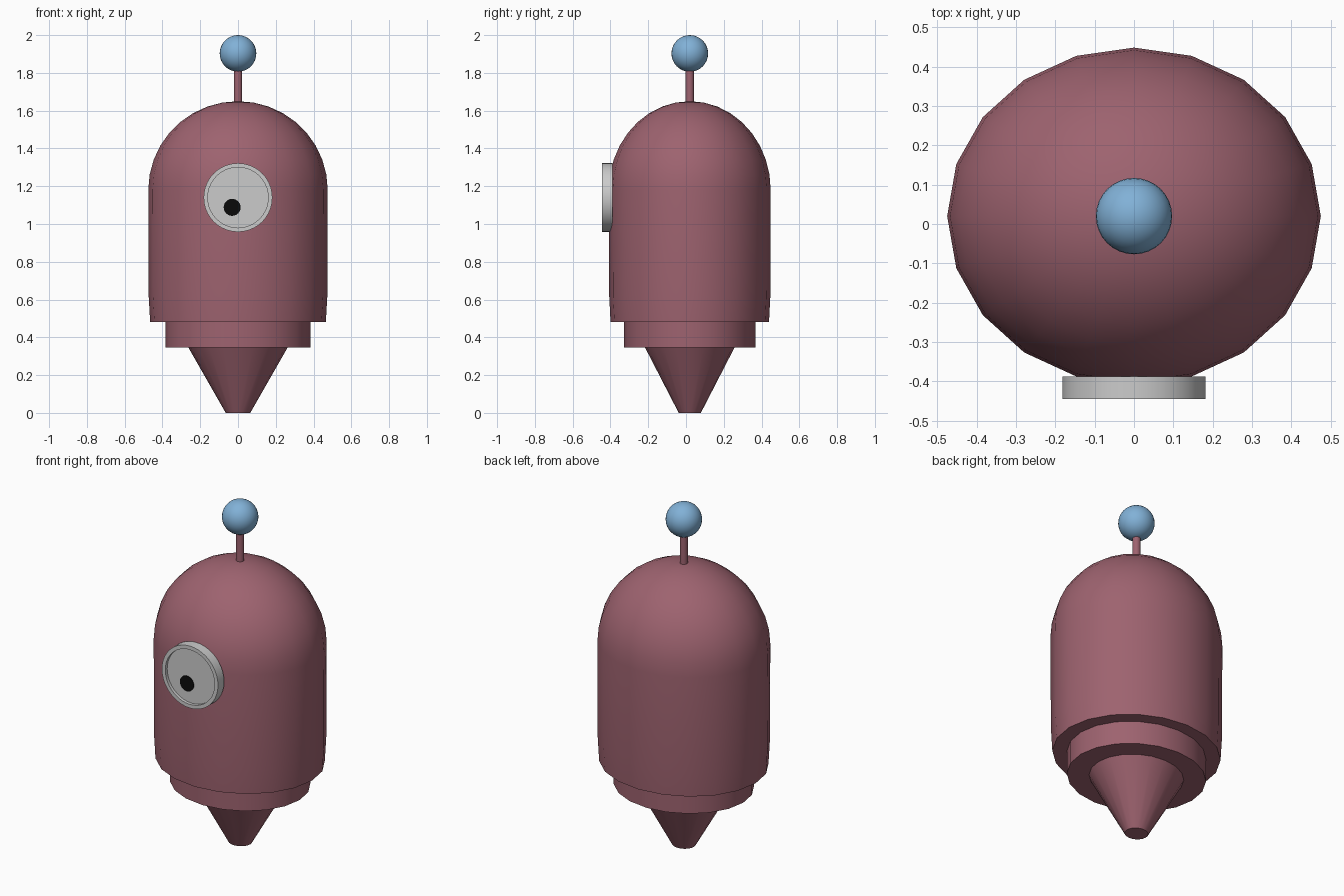
import bpy, bmesh, math
from mathutils import Matrix

if "Cube" in bpy.data.objects:
    bpy.data.objects.remove(bpy.data.objects["Cube"])


def material(name, rgb):
    m = bpy.data.materials.new(name)
    m.diffuse_color = (*rgb, 1)
    m.use_nodes = True
    m.node_tree.nodes["Principled BSDF"].inputs["Base Color"].default_value = m.diffuse_color
    return m


def lathe(name, profile, sides, matrix, mat=None, squash=1.0):
    """Revolve (radius, height) points about local z, then place."""
    bm = bmesh.new()
    rings = []
    for r, h in profile:
        if r < 1e-5:
            rings.append([bm.verts.new((0, 0, h))])
            continue
        rings.append([bm.verts.new((r * math.cos(2 * math.pi * i / sides),
                                    squash * r * math.sin(2 * math.pi * i / sides), h))
                      for i in range(sides)])
    for a, b in zip(rings, rings[1:]):
        for i in range(sides):
            j = (i + 1) % sides
            quad = [a[i % len(a)], a[j % len(a)], b[j % len(b)], b[i % len(b)]]
            bm.faces.new(list(dict.fromkeys(quad)))
    bmesh.ops.recalc_face_normals(bm, faces=bm.faces)
    bm.transform(matrix)
    mesh = bpy.data.meshes.new(name)
    bm.to_mesh(mesh)
    bm.free()
    ob = bpy.data.objects.new(name, mesh)
    bpy.context.collection.objects.link(ob)
    if mat:
        mesh.materials.append(mat)
    bpy.ops.object.select_all(action='DESELECT')
    ob.select_set(True)
    bpy.context.view_layer.objects.active = ob
    bpy.ops.object.shade_smooth_by_angle(angle=math.radians(35))
    return ob


maroon = material("maroon", (0.34, 0.124, 0.16))
blue = material("blue", (0.22, 0.44, 0.68))
black = material("black", (0.003, 0.003, 0.003))
axis = Matrix.Translation((0, 0.02, 0))

# Body shell: nozzle cone, collar, barrel and dome in one oval profile
dome = [(0.475 * math.cos(math.pi / 2 * k / 9), 1.18 + 0.47 * math.sin(math.pi / 2 * k / 9))
        for k in range(9)] + [(0, 1.65)]
lathe("body", [(0, 0), (0.065, 0), (0.262, 0.345), (0.385, 0.345), (0.385, 0.48),
               (0.465, 0.48), (0.473, 0.62)] + dome, 20, axis, maroon, squash=0.902)

# Antenna stem and ball
lathe("antenna_stem", [(0.022, 1.64), (0.022, 1.82)], 16, axis, maroon)
lathe("antenna_ball", [(0.097 * math.sin(math.pi * k / 16), 1.903 - 0.097 * math.cos(math.pi * k / 16))
                       for k in range(17)], 32, axis, blue)

# Eye: rimmed disc facing the front, with an off-centre pupil
face_front = Matrix.Rotation(math.pi / 2, 4, 'X')
lathe("eye", [(0, 0.388), (0.182, 0.388), (0.182, 0.445), (0.16, 0.445), (0.16, 0.427), (0, 0.427)],
      40, Matrix.Translation((0, 0, 1.14)) @ face_front)
lathe("pupil", [(0.045, 0.425), (0.045, 0.43), (0, 0.43)], 24,
      Matrix.Translation((-0.031, 0, 1.088)) @ face_front, black)
